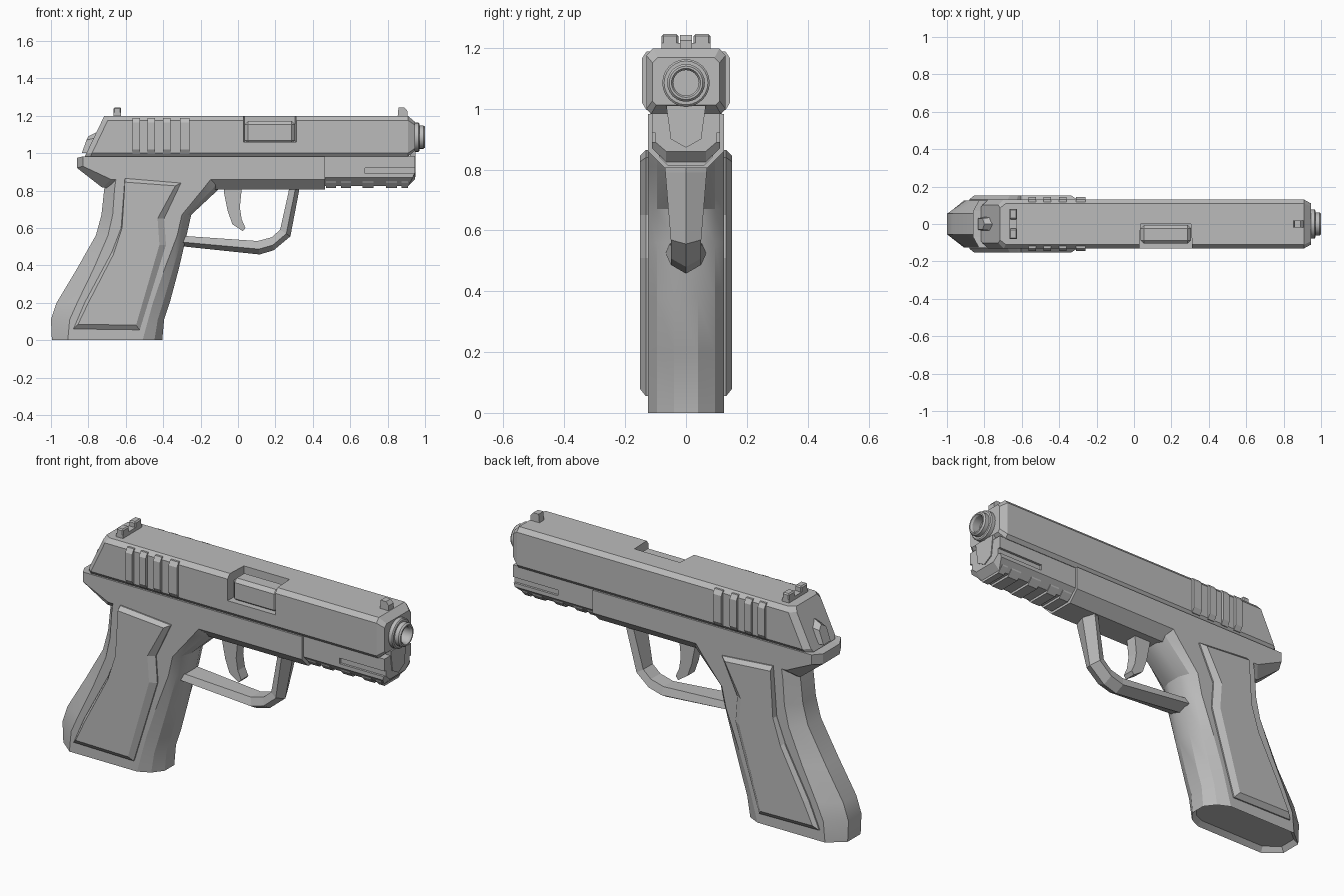
import bpy, bmesh, math
from mathutils import Matrix, Vector

cube = bpy.data.objects.get("Cube")
if cube:
    bpy.data.objects.remove(cube, do_unlink=True)

GREY = (0.5, 0.5, 0.5, 1)
mat = bpy.data.materials.new("plain grey")
mat.use_nodes = True
mat.diffuse_color = GREY
mat.node_tree.nodes["Principled BSDF"].inputs["Base Color"].default_value = GREY


def finish(name, bm):
    bmesh.ops.recalc_face_normals(bm, faces=bm.faces)
    me = bpy.data.meshes.new(name)
    bm.to_mesh(me)
    bm.free()
    me.materials.append(mat)
    ob = bpy.data.objects.new(name, me)
    bpy.context.collection.objects.link(ob)
    return ob


def loft_bm(sections, closed=False):
    """Skin equal-length rings of points, capping the ends."""
    bm = bmesh.new()
    rings = [[bm.verts.new(p) for p in s] for s in sections]
    pairs = list(zip(rings, rings[1:]))
    if closed:
        pairs.append((rings[-1], rings[0]))
    else:
        bm.faces.new(rings[0])
        bm.faces.new(rings[-1])
    n = len(rings[0])
    for a, b in pairs:
        for i in range(n):
            j = (i + 1) % n
            bm.faces.new((a[i], a[j], b[j], b[i]))
    return bm


def loft(name, sections):
    return finish(name, loft_bm(sections))


def layers(name, *steps):
    """Stack side profiles (x, z) at the given y positions."""
    return loft(name, [[(x, y, z) for x, z in prof] for y, prof in steps])


def box(name, x0, x1, y0, y1, z0, z1, bevel=0):
    bm = bmesh.new()
    bmesh.ops.create_cube(bm, size=1)
    for v in bm.verts:
        v.co = Vector(((x0 + x1) / 2 + v.co.x * (x1 - x0),
                       (y0 + y1) / 2 + v.co.y * (y1 - y0),
                       (z0 + z1) / 2 + v.co.z * (z1 - z0)))
    if bevel:
        bmesh.ops.bevel(bm, geom=bm.edges[:], offset=bevel, segments=1, affect='EDGES')
    return finish(name, bm)


def activate(ob):
    bpy.ops.object.select_all(action='DESELECT')
    ob.select_set(True)
    bpy.context.view_layer.objects.active = ob


def cut(ob, cutter):
    mod = ob.modifiers.new("cut", 'BOOLEAN')
    mod.operation, mod.object, mod.solver = 'DIFFERENCE', cutter, 'EXACT'
    activate(ob)
    bpy.ops.object.modifier_apply(modifier=mod.name)
    bpy.data.objects.remove(cutter, do_unlink=True)


def smooth(ob, degrees):
    activate(ob)
    bpy.ops.object.shade_smooth_by_angle(angle=math.radians(degrees))


# Slide: chamfered octagonal bar with a raked rear and chamfered nose
half = [(0.11, 1.198), (0.13, 1.175), (0.13, 1.0), (0.115, 0.982)]
octagon = half + [(-y, z) for y, z in reversed(half)]


def rake(z):
    return -0.82 + (z - 0.98) * 0.48


slide = loft("slide", [
    [(rake(z), y * 0.78, z) for y, z in octagon],
    [(rake(z) + 0.03, y, z) for y, z in octagon],
    [(0.91, y, z) for y, z in octagon],
    [(0.945, y * 0.85, 1.09 + (z - 1.09) * 0.72) for y, z in octagon]])
cut(slide, layers("port_cutter",
                  (-0.2, [(0.025, 1.06), (0.315, 1.06), (0.315, 1.3), (0.025, 1.3)]),
                  (0.0, [(0.035, 1.06), (0.305, 1.06), (0.305, 1.3), (0.035, 1.3)])))
box("chamber_block", 0.036, 0.304, -0.105, -0.005, 1.05, 1.172, 0.018)

# Slide grip ridges on both sides
for x0, x1 in ((-0.565, -0.525), (-0.485, -0.445), (-0.40, -0.36), (-0.31, -0.26)):
    for s in (-1, 1):
        outer = [(x0, 1.02), (x1, 1.02), (x1, 1.165), (x0, 1.165)]
        inner = [(x0, 0.995), (x1, 0.995), (x1, 1.188), (x0, 1.188)]
        layers("slide_ridge", (s * 0.115, inner), (s * 0.13, inner), (s * 0.145, outer))

# Rear nub
loft("rear_nub", [
    [(-0.77, -0.045, 1.0), (-0.77, 0.045, 1.0), (-0.72, 0.04, 1.09), (-0.72, 0, 1.13), (-0.72, -0.04, 1.09)],
    [(-0.835, -0.03, 1.0), (-0.835, 0.03, 1.0), (-0.81, 0.03, 1.07), (-0.80, 0, 1.09), (-0.81, -0.03, 1.07)]])

# Sights
box("rear_sight_base", -0.665, -0.625, -0.08, 0.08, 1.19, 1.216)
for s in (-1, 1):
    lo, hi = sorted((s * 0.025, s * 0.08))
    box("rear_sight_post", -0.665, -0.625, lo, hi, 1.2, 1.245, 0.006)
layers("front_sight", *[(y, [(0.853, 1.19), (0.906, 1.19), (0.906, 1.225), (0.89, 1.243), (0.858, 1.243)])
                        for y in (-0.02, 0.02)])

# Barrel muzzle: stepped ring with a hollow bore
profile = [(0.9, 0.078), (0.965, 0.078), (0.97, 0.072), (0.97, 0.062), (0.992, 0.062),
           (1.0, 0.055), (1.0, 0.048), (0.99, 0.042), (0.9, 0.042)]
SIDES = 24
rings = []
for i in range(SIDES):
    a = math.tau * i / SIDES
    rings.append([(x, r * math.cos(a), 1.085 + r * math.sin(a)) for x, r in profile])
smooth(finish("muzzle", loft_bm(rings, closed=True)), 30)

# Frame with tail and chamfered underside
side = [(-0.83, 0.982), (-0.83, 0.93), (-0.68, 0.86), (-0.14, 0.86), (0.465, 0.86), (0.465, 0.982)]
core = [(-0.86, 0.975), (-0.86, 0.92), (-0.725, 0.815), (-0.1, 0.805), (0.465, 0.805), (0.465, 0.982)]
layers("frame", (-0.125, side), (-0.07, core), (0.07, core), (0.125, side))

# Dust cover with side grooves and accessory rail
side = [(0.46, 0.985), (0.46, 0.87), (0.935, 0.87), (0.945, 0.9), (0.945, 0.985)]
core = [(0.46, 0.985), (0.46, 0.825), (0.91, 0.825), (0.945, 0.86), (0.945, 0.985)]
dust = layers("dust_cover", (-0.112, side), (-0.065, core), (0.065, core), (0.112, side))
for s in (-1, 1):
    lo, hi = sorted((s * 0.1, s * 0.2))
    cut(dust, box("groove_cutter", 0.68, 1.0, lo, hi, 0.89, 0.92))
for x0, x1 in ((0.47, 0.525), (0.55, 0.605), (0.665, 0.725), (0.79, 0.85), (0.875, 0.91)):
    loft("rail_tooth", [[(x, -0.095, 0.865), (x, 0.095, 0.865), (x, 0.088, 0.842),
                         (x, 0.06, 0.813), (x, -0.06, 0.813), (x, -0.088, 0.842)] for x in (x0, x1)])

# Nose tab under the muzzle
loft("nose_tab", [[(x, -0.065, 1.01), (x, -0.05, 0.9), (x, 0, 0.872), (x, 0.05, 0.9), (x, 0.065, 1.01)]
                  for x in (0.92, 0.95)])

# Grip: z, rear edge, rear side, front side, front edge
levels = [(0.0, -0.995, -0.91, -0.51, -0.405), (0.11, -1.0, -0.9, -0.48, -0.395),
          (0.2, -0.97, -0.86, -0.455, -0.365), (0.375, -0.865, -0.775, -0.395, -0.318),
          (0.56, -0.76, -0.695, -0.325, -0.275), (0.67, -0.73, -0.67, -0.3, -0.25),
          (0.81, -0.715, -0.66, -0.185, -0.1), (0.88, -0.69, -0.65, -0.13, -0.05)]
sections = []
for z, a, b, c, d in levels:
    edge = [(a, 0.055), (b, 0.125), (c, 0.125), (c + (d - c) * 0.6, 0.095), (d, 0.04)]
    sections.append([(x, y, z) for x, y in edge] + [(x, -y, z) for x, y in reversed(edge)])
bm = loft_bm(sections)
bmesh.ops.recalc_face_normals(bm, faces=bm.faces)
base = min(bm.faces, key=lambda f: f.calc_center_median().z)
bmesh.ops.inset_region(bm, faces=[base], thickness=0.022)
bmesh.ops.translate(bm, verts=base.verts, vec=(0, 0, 0.025))
smooth(finish("grip", bm), 25)

# Raised grip panels with bevelled borders
outer = [(-0.605, 0.865), (-0.625, 0.6), (-0.675, 0.47), (-0.82, 0.2), (-0.88, 0.06),
         (-0.525, 0.055), (-0.385, 0.51), (-0.395, 0.65), (-0.305, 0.84)]
inner = [(-0.605, 0.845), (-0.62, 0.6), (-0.665, 0.46), (-0.8, 0.2), (-0.855, 0.085),
         (-0.545, 0.08), (-0.42, 0.51), (-0.43, 0.65), (-0.335, 0.825)]
for s in (-1, 1):
    layers("grip_panel", (s * 0.11, outer), (s * 0.132, outer), (s * 0.152, inner))

# Trigger guard: ridged bar lofted between outer and inner paths
outer = [(0.33, 0.83), (0.325, 0.79), (0.28, 0.555), (0.19, 0.48), (0.115, 0.458), (-0.33, 0.505)]
inner = [(0.275, 0.83), (0.27, 0.79), (0.225, 0.59), (0.18, 0.55), (0.105, 0.53), (-0.33, 0.56)]
widths = (0.07, 0.068, 0.05, 0.05, 0.05, 0.068)
sections = []
for (ox, oz), (ix, iz), w in zip(outer, inner, widths):
    mx, mz = ox + (ix - ox) * 0.4, oz + (iz - oz) * 0.4
    sections.append([(ox, 0, oz), (mx, w, mz), (ix, w * 0.8, iz), (ix, -w * 0.8, iz), (mx, -w, mz)])
loft("trigger_guard", sections)

# Trigger
blade = [(-0.075, 0.83), (-0.075, 0.79), (-0.055, 0.69), (-0.03, 0.62), (0.025, 0.583),
         (0.04, 0.6), (0.02, 0.645), (0.01, 0.71), (0.018, 0.79), (0.018, 0.83)]
layers("trigger", (-0.03, blade), (0.03, blade))
